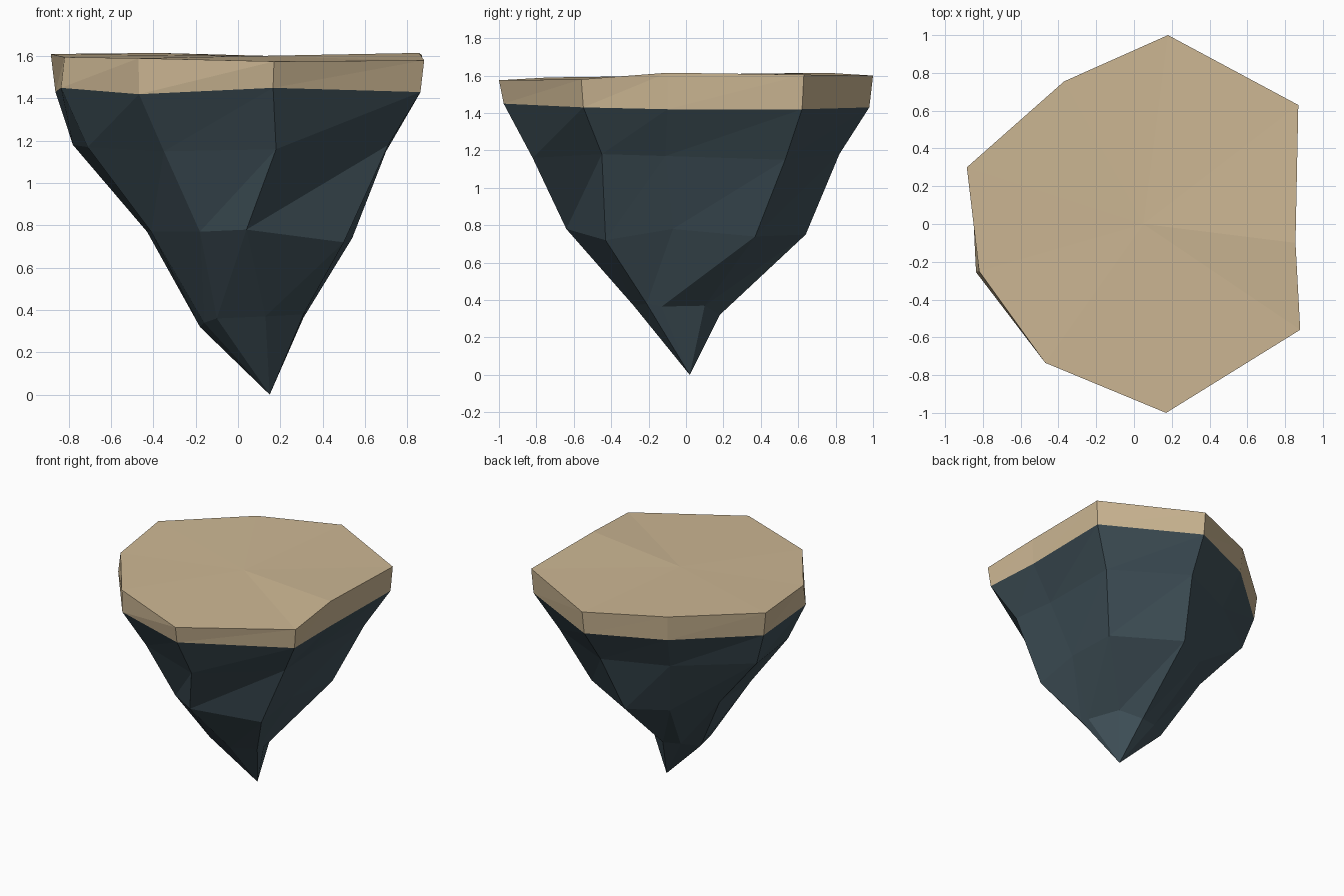
import bpy

if "Cube" in bpy.data.objects:
    bpy.data.objects.remove(bpy.data.objects["Cube"])

# Nine-sided rings, listed clockwise from the back
RIM = [(.18, 1.0, 1.60), (.87, .63, 1.605), (.855, -.10, 1.615), (.88, -.56, 1.58), (.17, -1.0, 1.575),
       (-.47, -.735, 1.59), (-.82, -.25, 1.595), (-.885, .30, 1.61), (-.37, .755, 1.615)]
UPPER = [(.15, .82, 1.18), (.70, .53, 1.15), (.68, -.11, 1.17), (.71, -.45, 1.18), (.18, -.82, 1.16),
         (-.35, -.61, 1.15), (-.71, -.22, 1.17), (-.78, .26, 1.18), (-.30, .62, 1.17)]
MIDDLE = [(.07, .64, .75), (.54, .37, .74), (.51, -.07, .78), (.50, -.43, .72), (.04, -.64, .78),
          (-.18, -.50, .77), (-.41, -.20, .77), (-.43, .21, .77), (-.20, .48, .75)]
LOWER = [(.07, .18, .32), (.22, .10, .37), (.31, -.13, .365), (.31, -.21, .38), (.13, -.28, .37),
         (-.10, -.20, .36), (-.16, -.08, .34), (-.18, .08, .32), (-.06, .15, .33)]
TIP = (.15, .02, 0)
CENTRE = (.05, 0, 1.60)

# Seam between sand and rock: rim pulled in slightly and dropped
SEAM_Z = [1.43, 1.42, 1.42, 1.43, 1.45, 1.42, 1.45, 1.43, 1.43]
SEAM = [(x * k, y * k, z) for (x, y, _), z, k in
        zip(RIM, SEAM_Z, [.98, .985, .99, .98, .975, .995, 1.02, .975, .98])]
N = len(RIM)


def material(name, colour):
    m = bpy.data.materials.new(name)
    m.diffuse_color = (*colour, 1)
    m.use_nodes = True
    m.node_tree.nodes["Principled BSDF"].inputs["Base Color"].default_value = m.diffuse_color
    return m


def build(name, rings, mat, top=None, tip=None):
    """Flat-shaded triangulated loft of rings, top to bottom, with optional fans at the ends."""
    verts = [v for ring in rings for v in ring]
    faces = []
    for r in range(len(rings) - 1):
        a, b = r * N, (r + 1) * N
        for i in range(N):
            j = (i + 1) % N
            faces += [(a + i, a + j, b + j), (a + i, b + j, b + i)]
    if top:
        verts.append(top)
        faces += [(len(verts) - 1, (i + 1) % N, i) for i in range(N)]
    if tip:
        verts.append(tip)
        last = (len(rings) - 1) * N
        faces += [(last + i, last + (i + 1) % N, len(verts) - 1) for i in range(N)]
    me = bpy.data.meshes.new(name)
    me.from_pydata(verts, [], faces)
    me.materials.append(mat)
    me.update()
    ob = bpy.data.objects.new(name, me)
    bpy.context.collection.objects.link(ob)


# Sandy slab on top, tapering rock underneath
build("sand_cap", [RIM, SEAM], material("sand", (.61, .475, .295)), top=CENTRE)
build("rock_base", [SEAM, UPPER, MIDDLE, LOWER], material("slate rock", (.051, .082, .100)), tip=TIP)
